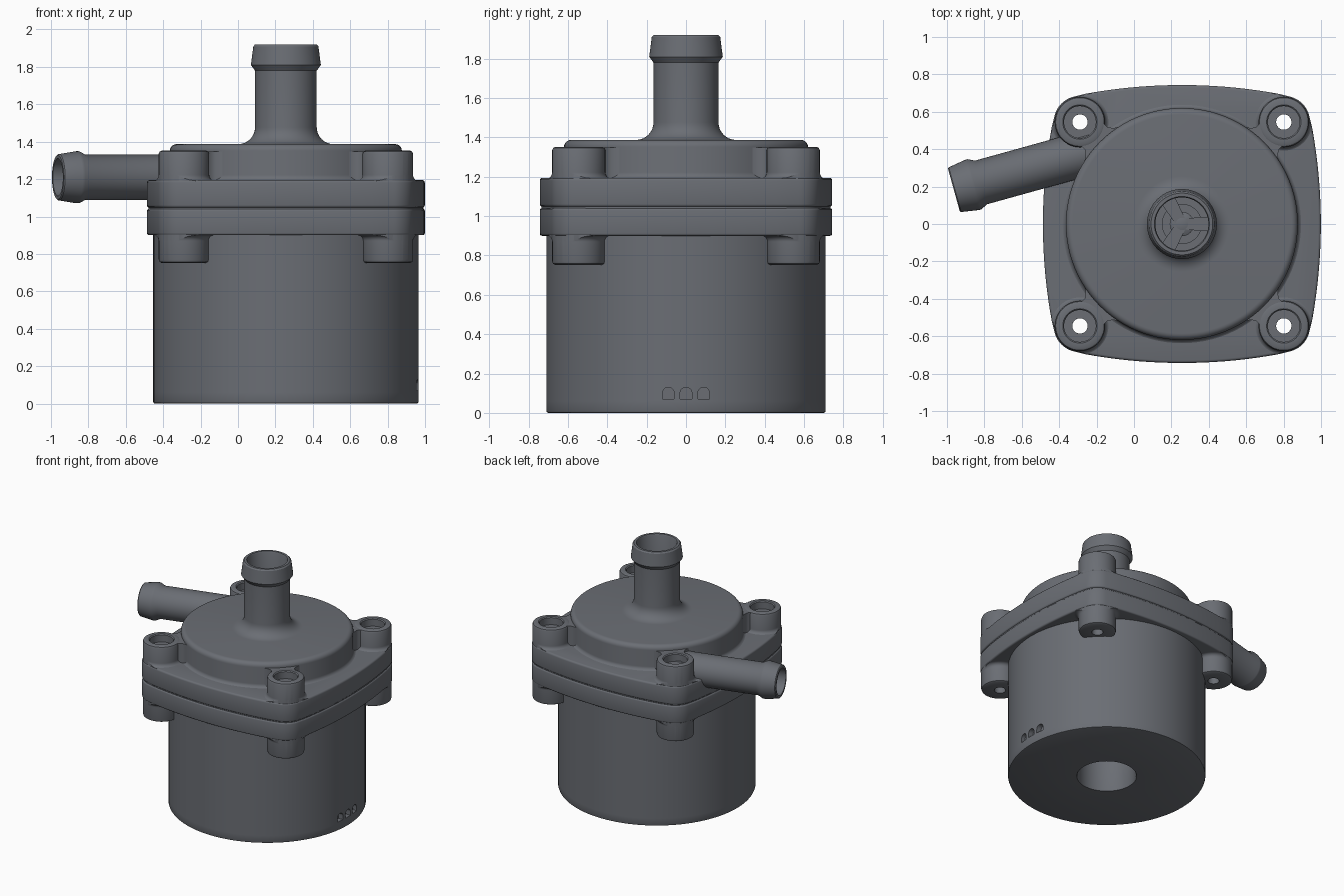
import bpy, bmesh
from math import sin, cos, pi, asin, radians
from mathutils import Matrix, Vector

if "Cube" in bpy.data.objects:
    bpy.data.objects.remove(bpy.data.objects["Cube"])

CX = 0.256                      # pump axis
BOSS = 0.545                    # screw boss offset from the axis
CORNERS = [(CX + sx * BOSS, sy * BOSS) for sx in (-1, 1) for sy in (-1, 1)]

# dark grey plastic
plastic = bpy.data.materials.new("dark_plastic")
plastic.diffuse_color = (0.145, 0.155, 0.175, 1)
plastic.use_nodes = True
plastic.node_tree.nodes["Principled BSDF"].inputs["Base Color"].default_value = plastic.diffuse_color


def make(name, bm):
    bmesh.ops.recalc_face_normals(bm, faces=bm.faces)
    me = bpy.data.meshes.new(name)
    bm.to_mesh(me)
    bm.free()
    me.materials.append(plastic)
    ob = bpy.data.objects.new(name, me)
    bpy.context.collection.objects.link(ob)
    return ob


def add_lathe(bm, profile, mat, seg=64):
    """Revolve a closed (r, z) profile about z, then place it with mat."""
    t = bmesh.new()
    vs = [t.verts.new((r, 0, z)) for r, z in profile]
    es = [t.edges.new((a, b)) for a, b in zip(vs, vs[1:])]
    if profile[0][0] > 0:
        es.append(t.edges.new((vs[-1], vs[0])))
    bmesh.ops.spin(t, geom=vs + es, cent=(0, 0, 0), axis=(0, 0, 1),
                   angle=2 * pi, steps=seg, use_merge=False)
    bmesh.ops.remove_doubles(t, verts=t.verts, dist=1e-5)
    t.transform(mat)
    me = bpy.data.meshes.new("tmp")
    t.to_mesh(me)
    t.free()
    bm.from_mesh(me)
    bpy.data.meshes.remove(me)


def lathe(name, profile, places, seg=64):
    bm = bmesh.new()
    for m in places:
        add_lathe(bm, profile, m, seg)
    return make(name, bm)


def prism(name, outlines, vec):
    bm = bmesh.new()
    for pts in outlines:
        f = bm.faces.new([bm.verts.new(p) for p in pts])
        r = bmesh.ops.extrude_face_region(bm, geom=[f])
        bmesh.ops.translate(bm, vec=vec, verts=[g for g in r["geom"] if isinstance(g, bmesh.types.BMVert)])
    return make(name, bm)


def boolean(ob, cutter, op="DIFFERENCE"):
    m = ob.modifiers.new("cut", "BOOLEAN")
    m.object, m.operation, m.solver = cutter, op, "EXACT"
    cutter.hide_render = True


def bevel(ob, width):
    m = ob.modifiers.new("round", "BEVEL")
    m.width, m.segments, m.angle_limit = width, 3, radians(40)


def finish(ob):
    bpy.ops.object.select_all(action="DESELECT")
    ob.select_set(True)
    bpy.context.view_layer.objects.active = ob
    for m in list(ob.modifiers):
        bpy.ops.object.modifier_apply(modifier=m.name)
    bpy.ops.object.shade_smooth_by_angle(angle=radians(32))


def flange_outline(z, inset=0.0):
    """Square with bulging sides, tangent to the corner rounds."""
    R, r = 2.87, 0.14
    a = asin(BOSS / (R - r))
    pts = []
    for q in range(4):
        rot = Matrix.Rotation(q * pi / 2, 3, "Z")
        side = [(0.743 - R + R * cos(t), R * sin(t)) for t in (a * i / 10 for i in range(-9, 10))]
        corner = [(BOSS + r * cos(t), BOSS + r * sin(t))
                  for t in (a + (pi / 2 - 2 * a) * i / 12 for i in range(13))]
        for x, y in side + corner:
            k = 1 - inset / 0.74
            pts.append(rot @ Vector((x * k, y * k, 0)) + Vector((CX, 0, z)))
    return pts


def arc(cr, cz, rad, a0, a1, n=6):
    return [(cr + rad * cos(radians(a0 + (a1 - a0) * i / n)),
             cz + rad * sin(radians(a0 + (a1 - a0) * i / n))) for i in range(n + 1)]


axis = Matrix.Translation((CX, 0, 0))
boss_places = [Matrix.Translation((x, y, 0)) for x, y in CORNERS]
# outlet pipe frame: local z runs from the tip into the pump
d = Vector((cos(radians(15.5)), sin(radians(15.5)), 0))
outlet_frame = Matrix.Translation((-0.963, 0.182, 1.21)) @ d.to_track_quat("Z", "Y").to_matrix().to_4x4()

# helpers: screw holes, outlet bore, flange envelope, vent arches
screw_cut = lathe("screw_cutter", [(0, 0.5), (0.041, 0.5), (0.041, 1.5), (0, 1.5)], boss_places, 32)
bore_cut = lathe("bore_cutter", [(0, 0.1), (0.1, 0.1), (0.1, 0.68), (0, 0.68)], [outlet_frame])
envelope = prism("flange_envelope", [flange_outline(0.5, 0.004)], (0, 0, 1))
arch = [(0.03, -0.03)] + [(0.03 * cos(t), 0.03 * sin(t)) for t in (pi * i / 10 for i in range(11))] + [(-0.03, -0.03)]
vent_cut = prism("vent_cutter", [[(0.925, y0 + y, 0.1 + z) for y, z in arch] for y0 in (-0.09, 0, 0.09)], (0.1, 0, 0))

# motor housing with the recess underneath and the vents at the right
housing = lathe("motor_housing", [(0, 0.3), (0.21, 0.3), (0.21, 0.01), (0.215, 0), (0.70, 0), (0.707, 0.003),
                                  (0.71, 0.01), (0.71, 0.06), (0.71, 0.14), (0.71, 0.95), (0, 0.95)], [axis], 96)
boolean(housing, vent_cut)
finish(housing)

# flange plates and the gasket between them
for name, z0, z1, inset, bev in (("lower_flange", 0.90, 1.041, 0, 0.012), ("gasket", 1.03, 1.06, 0.008, 0),
                                 ("upper_flange", 1.047, 1.195, 0, 0.014)):
    plate = prism(name, [flange_outline(z0, inset)], (0, 0, z1 - z0))
    if bev:
        bevel(plate, bev)
    boolean(plate, screw_cut)
    if name == "upper_flange":
        boolean(plate, bore_cut)
    finish(plate)

# screw bosses, flared into the flange and trimmed to its outline
upper = [(0.041, 1.1), (0.165, 1.1), (0.165, 1.19)] + arc(0.165, 1.222, 0.03, 270, 180) \
    + [(0.135, 1.335), (0.13, 1.347), (0.12, 1.352), (0.092, 1.352), (0.085, 1.345), (0.085, 1.29), (0.041, 1.29)]
lower = [(0.041, 1.0), (0.165, 1.0), (0.165, 0.905)] + arc(0.165, 0.87, 0.03, 90, 180) \
    + [(0.135, 0.77), (0.131, 0.758), (0.12, 0.752), (0.041, 0.752)]
for name, prof in (("upper_screw_bosses", upper), ("lower_screw_bosses", lower)):
    b = lathe(name, prof, boss_places, 48)
    boolean(b, envelope, "INTERSECT")
    finish(b)

# concave webs joining the upper bosses to the pump chamber
half = [(0.5, 0.15), (0.60, 0.14), (0.613, 0.115), (0.63, 0.097), (0.65, 0.085), (0.68, 0.085)]
webs = []
for q in range(4):
    rot = Matrix.Rotation(pi / 4 + q * pi / 2, 3, "Z")
    webs.append([rot @ Vector((x, y, 0)) + Vector((CX, 0, 1.15))
                 for x, y in [(x, -y) for x, y in half] + half[::-1]])
finish(prism("boss_webs", webs, (0, 0, 0.198)))

# pump chamber cover with the inlet pipe and its hose barb
cover = [(0, 1.15), (0.65, 1.15), (0.65, 1.19)] + arc(0.65, 1.222, 0.03, 270, 180) + arc(0.585, 1.352, 0.035, 0, 90) \
    + arc(0.255, 1.477, 0.09, 270, 180, 8) + [(0.165, 1.78), (0.187, 1.81), (0.185, 1.825), (0.174, 1.91),
                                              (0.165, 1.92), (0.147, 1.92), (0.142, 1.91), (0.142, 1.40),
                                              (0.105, 1.40), (0.105, 1.30), (0, 1.30)]
finish(lathe("pump_cover", cover, [axis], 96))

# low hub and three spokes inside the inlet
finish(lathe("inlet_hub", [(0, 1.28), (0.065, 1.28), (0.065, 1.41), (0, 1.44)], [axis], 32))
spokes = []
for k in range(3):
    rot = Matrix.Rotation(k * 2 * pi / 3, 3, "Z")
    spokes.append([rot @ Vector((x, y, 0)) + Vector((CX, 0, 1.36))
                   for x, y in ((0.02, -0.03), (0.15, -0.04), (0.15, 0.04), (0.02, 0.03))])
finish(prism("inlet_spokes", spokes, (0, 0, 0.065)))

# outlet pipe with its hose barb
finish(lathe("outlet_pipe", [(0.1, 0), (0.118, 0), (0.124, 0.006), (0.139, 0.10), (0.139, 0.115), (0.121, 0.15),
                             (0.121, 0.82), (0, 0.82), (0, 0.70), (0.1, 0.70)], [outlet_frame]))

for helper in (screw_cut, bore_cut, envelope, vent_cut):
    bpy.data.objects.remove(helper)
